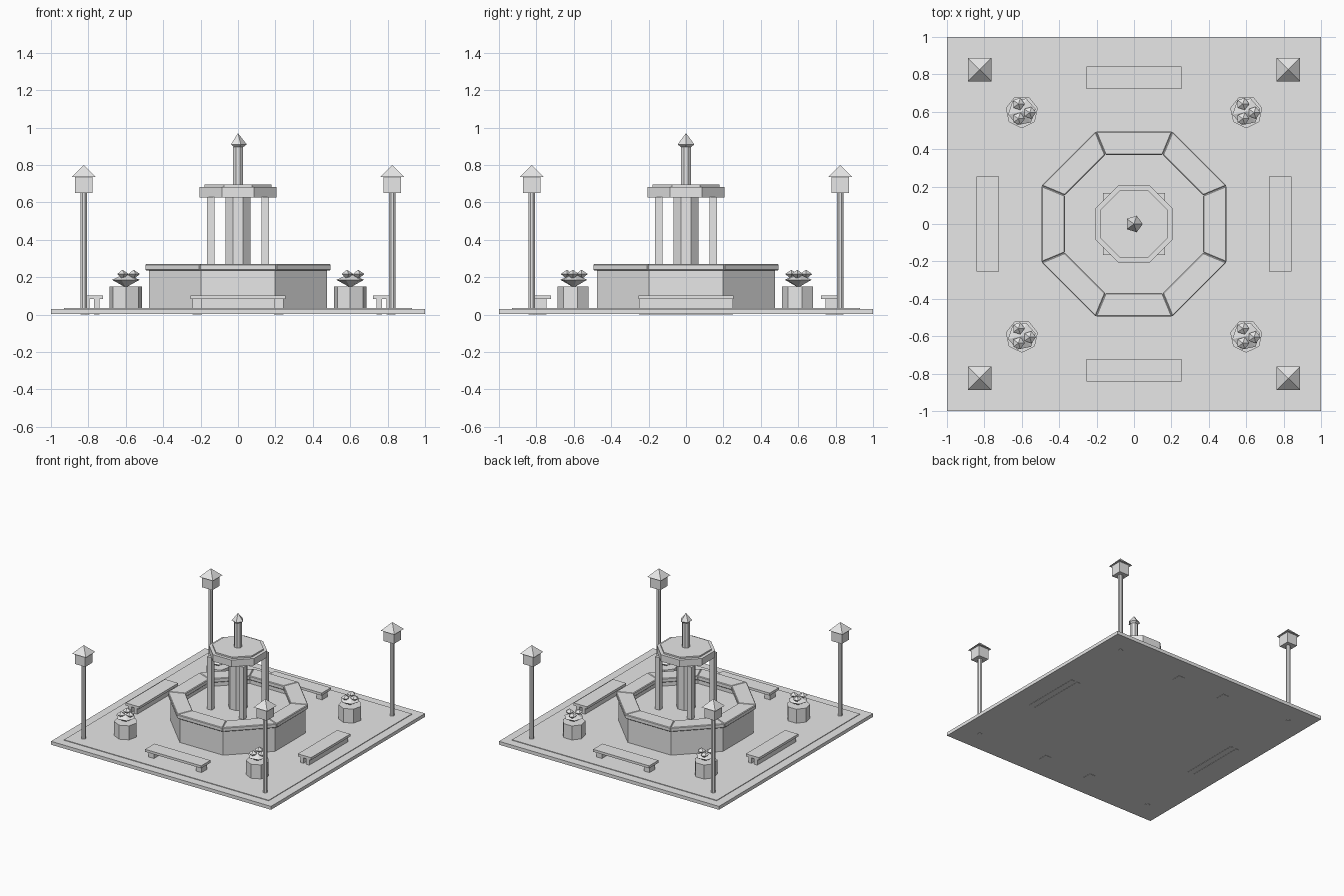
import bpy, bmesh
from math import pi, cos, sin, tau

cube = bpy.data.objects.get("Cube")
if cube:
    bpy.data.objects.remove(cube, do_unlink=True)

stone = bpy.data.materials.new("pale grey stone")
stone.use_nodes = True
stone.diffuse_color = (0.8, 0.8, 0.8, 1)
stone.node_tree.nodes["Principled BSDF"].inputs["Base Color"].default_value = (0.8, 0.8, 0.8, 1)


def finish(name, bm):
    bmesh.ops.recalc_face_normals(bm, faces=bm.faces)
    mesh = bpy.data.meshes.new(name)
    bm.to_mesh(mesh)
    bm.free()
    mesh.materials.append(stone)
    obj = bpy.data.objects.new(name, mesh)
    bpy.context.scene.collection.objects.link(obj)
    return obj


def box(name, x, y, half_x, half_y, z0, z1):
    bm = bmesh.new()
    bmesh.ops.create_cube(bm, size=1)
    for v in bm.verts:
        v.co = (x + v.co.x * 2 * half_x, y + v.co.y * 2 * half_y, z0 + (v.co.z + 0.5) * (z1 - z0))
    return finish(name, bm)


def turned(name, profile, sides, x=0, y=0, turn=0.0, flat=False, closed=False):
    """Turn (radius, z) points into a faceted solid; flat means radius to the face middle."""
    bm = bmesh.new()
    grow = 1 / cos(pi / sides) if flat else 1
    rings = []
    for r, z in profile:
        if r == 0:
            rings.append([bm.verts.new((x, y, z))] * sides)
        else:
            rings.append([bm.verts.new((x + r * grow * cos(turn + tau * i / sides),
                                        y + r * grow * sin(turn + tau * i / sides), z))
                          for i in range(sides)])
    pairs = list(zip(rings, rings[1:]))
    if closed:
        pairs.append((rings[-1], rings[0]))
    for a, b in pairs:
        for i in range(sides):
            j = (i + 1) % sides
            bm.faces.new(list(dict.fromkeys((a[i], a[j], b[j], b[i]))))
    if not closed:
        for ring, (r, z) in ((rings[0], profile[0]), (rings[-1], profile[-1])):
            if r > 0:
                bm.faces.new(ring)
    return finish(name, bm)


def octagon(name, profile, x=0, y=0, closed=False):
    return turned(name, profile, 8, x, y, pi / 8, True, closed)


# Plaza slab and thin paving
box("plaza_slab", 0, 0, 1, 1, 0.002, 0.03)
box("plaza_paving", 0, 0, 0.93, 0.93, 0.03, 0.035)

# Fountain basin, water and eight bevelled rim stones
octagon("basin_wall", [(0.475, 0.03), (0.475, 0.24), (0.385, 0.24), (0.385, 0.03)], closed=True)
octagon("basin_water", [(0.39, 0.03), (0.39, 0.2)])
for k in range(8):
    bm = bmesh.new()
    corners = []
    for z in (0.235, 0.27):
        for r, side in ((0.37, -1), (0.495, -1), (0.495, 1), (0.37, 1)):
            a = k * tau / 8 + side * pi / 8
            d = r / cos(pi / 8)
            corners.append(bm.verts.new((d * cos(a), d * sin(a), z)))
    low, high = corners[:4], corners[4:]
    bm.faces.new(low)
    bm.faces.new(high)
    for i in range(4):
        j = (i + 1) % 4
        bm.faces.new((low[i], low[j], high[j], high[i]))
    rim = finish("rim_stone", bm)
    bevel = rim.modifiers.new("Bevel", "BEVEL")
    bevel.width = 0.005
    bevel.segments = 1

# Central column, corner posts, upper bowl and spire
octagon("column", [(0.067, 0.19), (0.067, 0.63)])
for sx in (-1, 1):
    for sy in (-1, 1):
        box("bowl_post", sx * 0.145, sy * 0.145, 0.02, 0.02, 0.19, 0.63)
octagon("upper_bowl", [(0.205, 0.627), (0.205, 0.683)])
octagon("bowl_cap", [(0.18, 0.683), (0.18, 0.695)])
octagon("spire", [(0.028, 0.69), (0.028, 0.895)])
turned("spire_finial", [(0, 0.875), (0.047, 0.91), (0, 0.97)], 5)

for sx in (-1, 1):
    for sy in (-1, 1):
        # Corner lamp
        x, y = sx * 0.825, sy * 0.825
        octagon("lamp_pole", [(0.017, 0), (0.017, 0.66)], x, y)
        box("lamp_head", x, y, 0.046, 0.046, 0.65, 0.74)
        turned("lamp_roof", [(0.062, 0.737), (0, 0.8)], 4, x, y, pi / 4, True)
        # Planter with shrub and three blooms
        x, y = sx * 0.6, sy * 0.6
        turned("planter", [(0.088, 0.03), (0.088, 0.15)], 7, x, y, -pi / 2)
        turned("shrub", [(0, 0.145), (0.075, 0.186), (0, 0.22)], 6, x, y, 0.2)
        for dx, dy in ((-0.018, 0.042), (-0.018, -0.037), (0.042, -0.005)):
            turned("bloom", [(0, 0.19), (0.034, 0.217), (0, 0.24)], 5, x + dx, y + dy)

# Benches: end legs at front and back, long runners at the sides
for s in (-1, 1):
    box("bench_seat", 0, s * 0.782, 0.255, 0.06, 0.083, 0.103)
    box("side_bench_seat", s * 0.782, 0, 0.06, 0.255, 0.083, 0.103)
    for t in (-1, 1):
        box("bench_leg", t * 0.217, s * 0.782, 0.025, 0.036, 0, 0.085)
        box("side_bench_runner", s * 0.782 + t * 0.027, 0, 0.014, 0.25, 0, 0.085)
